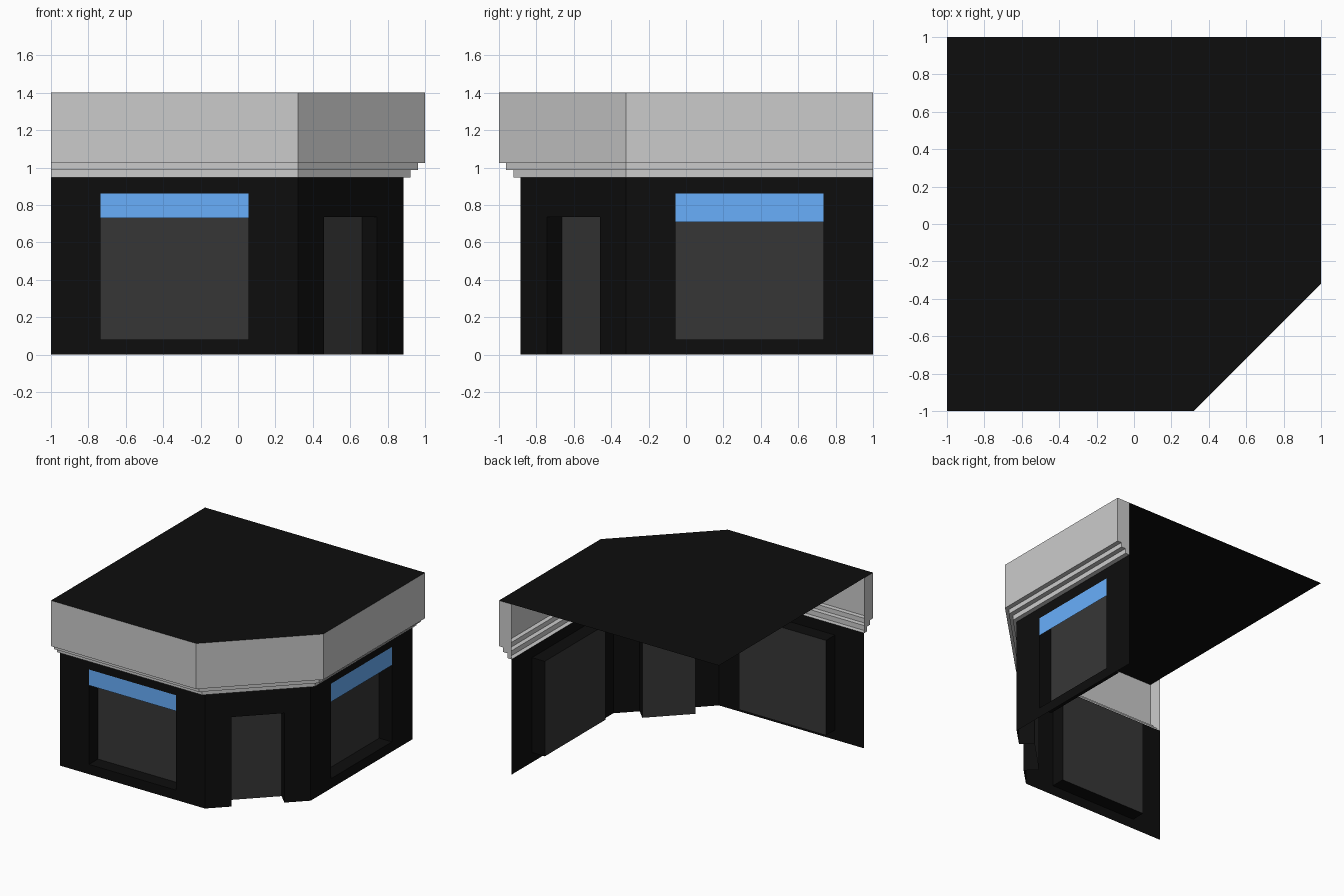
import bpy, bmesh
from mathutils import Vector

if "Cube" in bpy.data.objects:
    bpy.data.objects.remove(bpy.data.objects["Cube"])

W, CUT = 0.885, 0.32      # wall plane distance, where the corner is cut
DEPTH = 0.116             # recess of windows and door
WALL_H, TOP = 0.947, 1.4


def material(name, rgb):
    m = bpy.data.materials.new(name)
    m.diffuse_color = (*rgb, 1)
    m.use_nodes = True
    m.node_tree.nodes["Principled BSDF"].inputs["Base Color"].default_value = m.diffuse_color
    return m


BLACK = material("black_paint", (0.004, 0.004, 0.004))
GLASS = material("dark_glass", (0.037, 0.037, 0.037))
BLUE = material("blue_sign", (0.14, 0.43, 0.97))


def mesh_object(name, faces, mat=None):
    """Object from a list of faces, each a list of points."""
    bm = bmesh.new()
    for f in faces:
        bm.faces.new([bm.verts.new(p) for p in f])
    bmesh.ops.remove_doubles(bm, verts=bm.verts, dist=1e-5)
    me = bpy.data.meshes.new(name)
    bm.to_mesh(me)
    bm.free()
    if mat:
        me.materials.append(mat)
    ob = bpy.data.objects.new(name, me)
    bpy.context.collection.objects.link(ob)
    return ob


def plan(d):
    """Street-side outline at distance d from the centre."""
    return [(-1, -d), (CUT, -d), (d, -CUT), (d, 1)]


def bay(name, a, b, u0, u1, z0, z1, pane, sign_z=None):
    """Wall sheet from a to b with a recessed opening, pane and optional sign."""
    a, b = Vector((*a, 0)), Vector((*b, 0))
    length = (b - a).length
    along = (b - a).normalized()
    inward = Vector((-along.y, along.x, 0))

    def rect(l, r, lo, hi, depth=0):
        return [a + along * u + inward * depth + Vector((0, 0, z))
                for u, z in ((l, lo), (r, lo), (r, hi), (l, hi))]

    loops = [rect(0, length, 0, WALL_H), rect(u0, u1, z0, z1),
             rect(u0, u1, z0, z1, DEPTH)]
    sides = range(4) if z0 > 0 else range(1, 4)
    faces = [[p[i], p[(i + 1) % 4], q[(i + 1) % 4], q[i]]
             for p, q in zip(loops, loops[1:]) for i in sides]
    mesh_object(name + "_wall", faces, BLACK)
    mesh_object(name + "_" + pane, [loops[2]], GLASS)
    if sign_z:
        mesh_object(name + "_sign_band", [rect(u0, u1, sign_z, z1)], BLUE)


# Three wall bays: front, cut corner with door, right side
p = plan(W)
bay("front", p[0], p[1], 0.265, 1.055, 0.08, 0.86, "window", 0.73)
mid = (Vector(p[2]) - Vector(p[1])).length / 2
bay("corner", p[1], p[2], mid - 0.2, mid + 0.2, 0, 0.735, "door")
bay("side", p[2], p[3], 0.265, 1.055, 0.08, 0.86, "window", 0.71)

# Stepped cornice swept around the street sides, with closed ends
profile = [(W, WALL_H), (0.923, WALL_H), (0.923, 0.987), (0.962, 0.987),
           (0.962, 1.025), (1, 1.025), (1, TOP)]
rows = [[(x, y, z) for x, y in plan(d)] for d, z in profile]
faces = [[lo[i], lo[i + 1], hi[i + 1], hi[i]]
         for lo, hi in zip(rows, rows[1:]) for i in range(3)]
faces.append([r[0] for r in rows] + [(-1, -W, TOP)])
faces.append([r[3] for r in reversed(rows)] + [(W, 1, TOP)])
mesh_object("cornice", faces)

# Flat roof sheet
mesh_object("roof", [[(x, y, TOP) for x, y in plan(1) + [(-1, 1)]]], BLACK)
